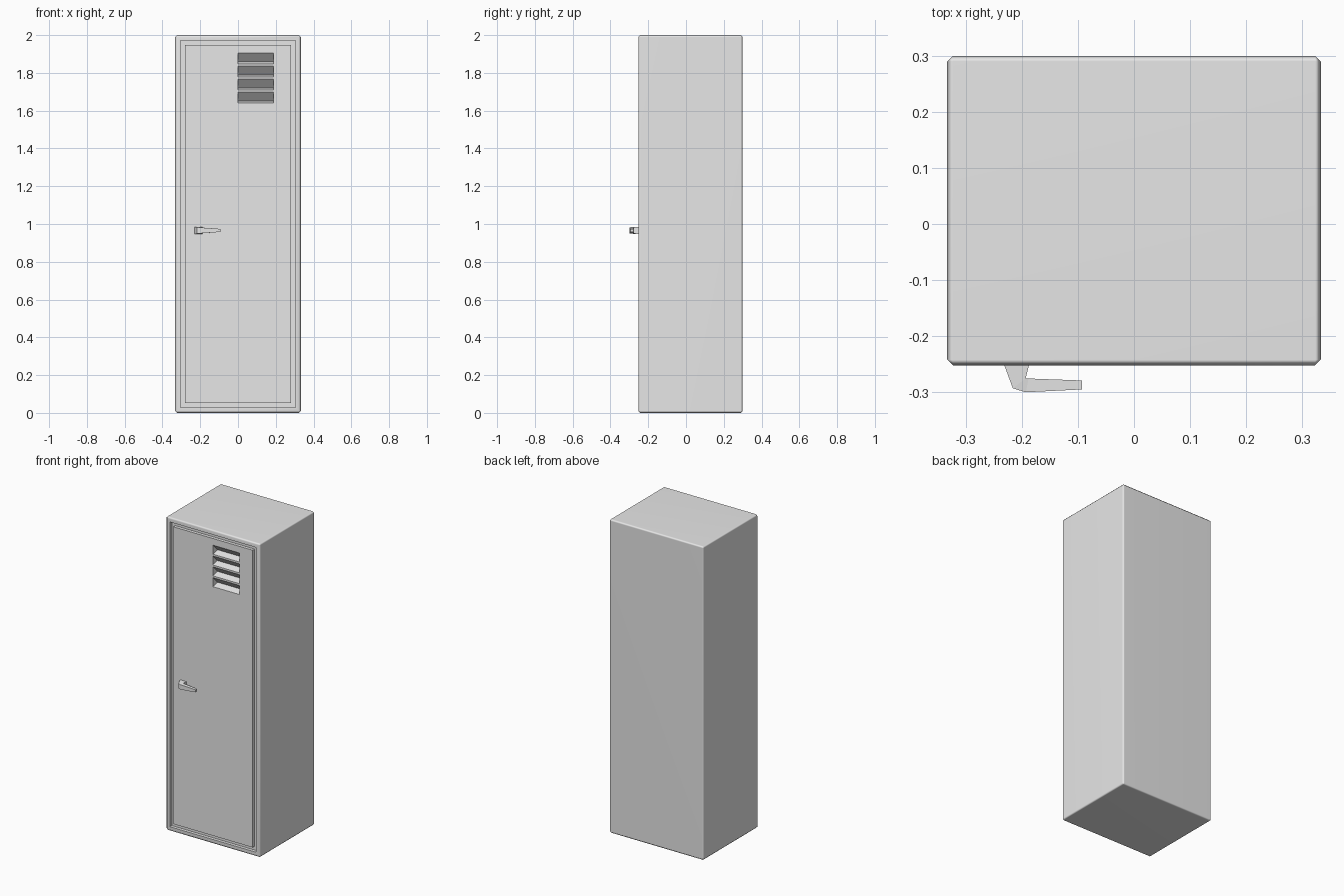
import bpy, bmesh
from mathutils import Vector

cube = bpy.data.objects.get("Cube")
if cube:
    bpy.data.objects.remove(cube, do_unlink=True)

W, FRONT, BACK, H = 0.333, -0.252, 0.30, 2.0
GROOVE = 0.02

metal = bpy.data.materials.new("painted_grey_metal")
metal.use_nodes = True
metal.diffuse_color = (0.8, 0.8, 0.8, 1)
metal.node_tree.nodes["Principled BSDF"].inputs["Base Color"].default_value = (0.8, 0.8, 0.8, 1)


def finish(bm, name):
    bmesh.ops.recalc_face_normals(bm, faces=bm.faces)
    mesh = bpy.data.meshes.new(name)
    bm.to_mesh(mesh)
    bm.free()
    mesh.materials.append(metal)
    obj = bpy.data.objects.new(name, mesh)
    bpy.context.collection.objects.link(obj)
    return obj


def box(bm, lo, hi):
    lo, hi = Vector(lo), Vector(hi)
    verts = bmesh.ops.create_cube(bm, size=1)["verts"]
    for v in verts:
        v.co = (lo + hi) / 2 + v.co * (hi - lo)


def prism(bm, outline, offset):
    """Close an outline of points and extrude it along an offset."""
    face = bm.faces.new([bm.verts.new(p) for p in outline])
    new = bmesh.ops.extrude_face_region(bm, geom=[face])["geom"]
    bmesh.ops.translate(bm, vec=offset, verts=[g for g in new if isinstance(g, bmesh.types.BMVert)])


def push_in(bm, face, depth):
    face = bmesh.ops.extrude_discrete_faces(bm, faces=[face])["faces"][0]
    bmesh.ops.translate(bm, vec=(0, depth, 0), verts=face.verts)
    return face


# Cabinet: bevelled box with a stepped pocket in the front for the door
bm = bmesh.new()
box(bm, (-W, FRONT, 0), (W, BACK, H))
bmesh.ops.bevel(bm, geom=bm.edges[:], offset=0.01, segments=1, affect='EDGES')
bm.normal_update()
face = min(bm.faces, key=lambda f: f.calc_center_median().y)
bmesh.ops.inset_region(bm, faces=[face], thickness=0.019, use_even_offset=True)
face = push_in(bm, face, GROOVE)
bm.normal_update()
bmesh.ops.inset_region(bm, faces=[face], thickness=0.025, use_even_offset=True)
push_in(bm, face, 0.06)
cabinet = finish(bm, "cabinet")
bpy.context.view_layer.objects.active = cabinet
cabinet.select_set(True)
bpy.ops.object.shade_smooth_by_angle(angle=0.9)
normals = cabinet.modifiers.new("even_normals", 'WEIGHTED_NORMAL')
normals.keep_sharp = True

# Door panel standing in the pocket
bm = bmesh.new()
box(bm, (-0.28, FRONT, 0.053), (0.28, FRONT + 0.075, 1.947))
door = finish(bm, "door")

# Four wedge-shaped vent slots cut into the door
bm = bmesh.new()
for i in range(4):
    top = 1.905 - i * 0.069
    wedge = [(0, FRONT - 0.01, top + 0.01), (0, FRONT + 0.044, top - 0.046),
             (0, FRONT, top - 0.058), (0, FRONT - 0.01, top - 0.058)]
    prism(bm, wedge, (0.187, 0, 0))
cutter = finish(bm, "vent_cutter")
cutter.hide_render = True
cut = door.modifiers.new("vents", 'BOOLEAN')
cut.operation, cut.solver, cut.object = 'DIFFERENCE', 'EXACT', cutter
bpy.context.view_layer.objects.active = door
bpy.ops.object.modifier_apply(modifier=cut.name)
bpy.data.objects.remove(cutter, do_unlink=True)

# Handle: flared post, elbow and tapering lever, swept as rectangular sections
# each section: two plan points (outer, inner) and a half height
sections = [((-0.232, FRONT + 0.002), (-0.187, FRONT + 0.002), 0.019),
            ((-0.216, -0.293), (-0.193, -0.275), 0.017),
            ((-0.193, -0.30), (-0.188, -0.2755), 0.015),
            ((-0.093, -0.295), (-0.093, -0.279), 0.008)]
bm = bmesh.new()
rings = []
for a, b, h in sections:
    rings.append([bm.verts.new((p[0], p[1], 0.966 + dz))
                  for p, dz in ((a, -h), (b, -h), (b, h), (a, h))])
for r, s in zip(rings, rings[1:]):
    for k in range(4):
        n = (k + 1) % 4
        bm.faces.new((r[k], r[n], s[n], s[k]))
bm.faces.new(rings[0])
bm.faces.new(rings[-1])
finish(bm, "handle")
